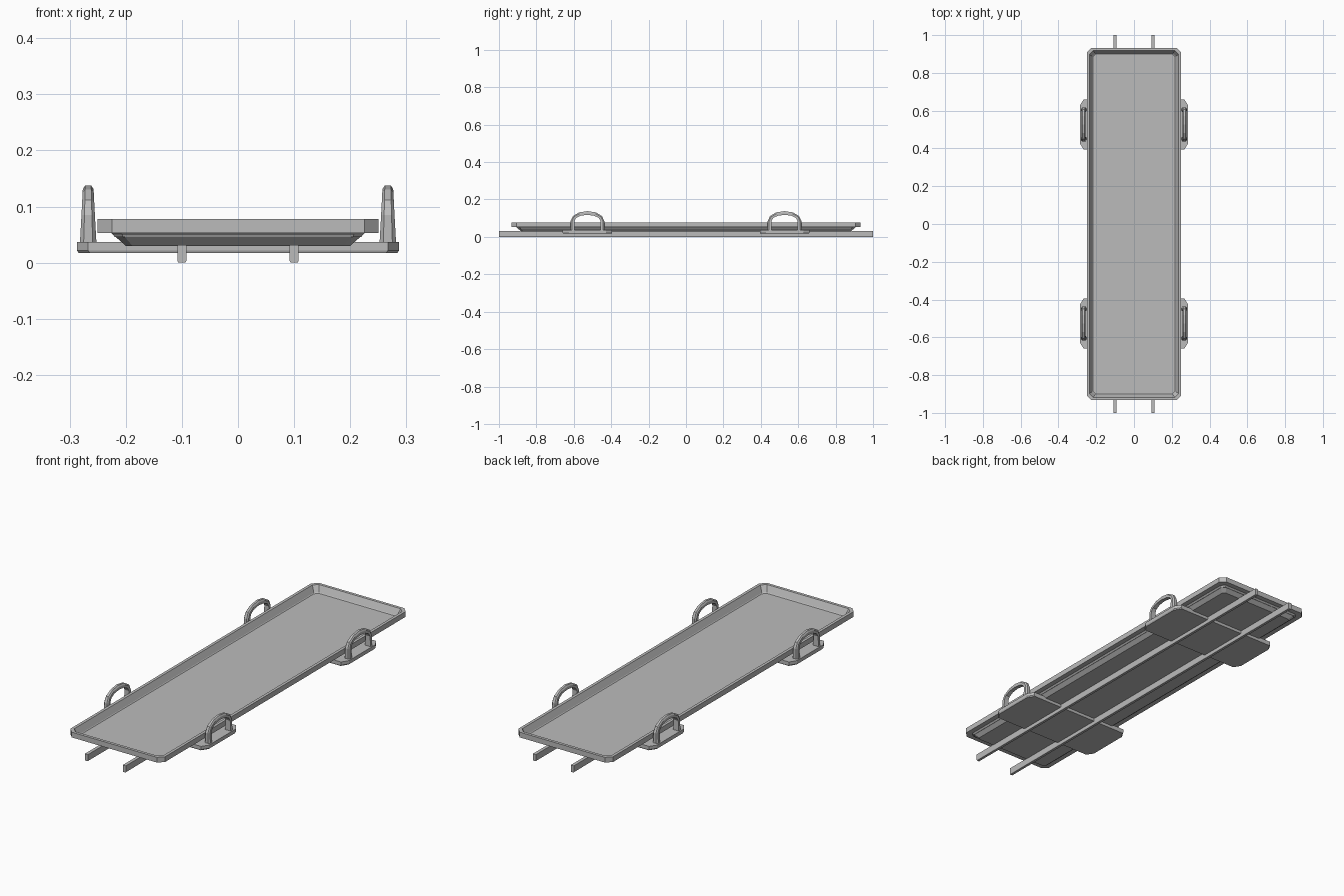
import bpy, bmesh, math

if "Cube" in bpy.data.objects:
    bpy.data.objects.remove(bpy.data.objects["Cube"], do_unlink=True)

GREY = (0.5, 0.5, 0.5, 1)
steel = bpy.data.materials.new("grey_metal")
steel.use_nodes = True
steel.diffuse_color = GREY
steel.node_tree.nodes["Principled BSDF"].inputs["Base Color"].default_value = GREY


def loft(name, rings):
    """Skin a stack of matching rings and cap both ends."""
    bm = bmesh.new()
    loops = [[bm.verts.new(p) for p in ring] for ring in rings]
    n = len(loops[0])
    for a, b in zip(loops, loops[1:]):
        for i in range(n):
            j = (i + 1) % n
            bm.faces.new((a[i], a[j], b[j], b[i]))
    bm.faces.new(loops[0])
    bm.faces.new(loops[-1])
    bmesh.ops.recalc_face_normals(bm, faces=bm.faces)
    mesh = bpy.data.meshes.new(name)
    bm.to_mesh(mesh)
    bm.free()
    mesh.materials.append(steel)
    ob = bpy.data.objects.new(name, mesh)
    bpy.context.collection.objects.link(ob)
    return ob


def ring(hx, hy, cx, cy, z, y0=0):
    """Rectangle with cut corners."""
    quarter = [(hx, hy - cy), (hx - cx, hy)]
    pts = quarter + [(-x, y) for x, y in reversed(quarter)]
    pts += [(-x, -y) for x, y in pts]
    return [(x, y + y0, z) for x, y in pts]


# Shallow tray: floor, sloped wall, flat rim and tapered underside
loft("tray", [
    ring(0.22, 0.902, 0.015, 0.015, 0.046),
    ring(0.236, 0.918, 0.02, 0.02, 0.078),
    ring(0.25, 0.932, 0.025, 0.025, 0.078),
    ring(0.25, 0.932, 0.025, 0.025, 0.053),
    ring(0.226, 0.908, 0.018, 0.018, 0.053),
    ring(0.2, 0.882, 0.012, 0.012, 0.03),
])

# Long runner rails
for side, sx in (("left", 1), ("right", -1)):
    rail = loft("rail_" + side, [
        [(sx * 0.1 + x, y, z) for x, z in
         ((-0.006, 0), (0.006, 0), (0.008, 0.003), (0.008, 0.032), (-0.008, 0.032), (-0.008, 0.003))]
        for y in (-1, 1)])


def handle(name, x0, y0):
    """Arched grip that narrows towards its top."""
    half, spring, rise, thick = 0.08, 0.085, 0.043, 0.01
    path = [(half, 0.03, 0)]
    steps = 6
    for i in range(steps + 1):
        t = math.pi * i / steps
        path.append((half * math.cos(t), spring + rise * math.sin(t), t))
    path.append((-half, 0.03, math.pi))
    section = ((-1, -1), (1, -1), (1, 0.3), (0.55, 1), (-0.55, 1), (-1, 0.3))
    rings = []
    for y, z, t in path:
        w = 0.015 - 0.055 * (z - 0.03)
        rings.append([(x0 + a * w, y0 + y + b * thick * math.cos(t),
                       z + b * thick * math.sin(t)) for a, b in section])
    loft(name, rings)


# Cross plates, each carrying a grip at both ends
for end, sy in (("front", -1), ("back", 1)):
    loft("cross_plate_" + end, [
        ring(0.284, 0.13, 0.02, 0.032, 0.017, sy * 0.527),
        ring(0.287, 0.132, 0.02, 0.032, 0.022, sy * 0.527),
        ring(0.287, 0.132, 0.02, 0.032, 0.037, sy * 0.527),
    ])
    for side, sx in (("left", 1), ("right", -1)):
        handle(f"handle_{end}_{side}", sx * 0.267, sy * 0.527)
